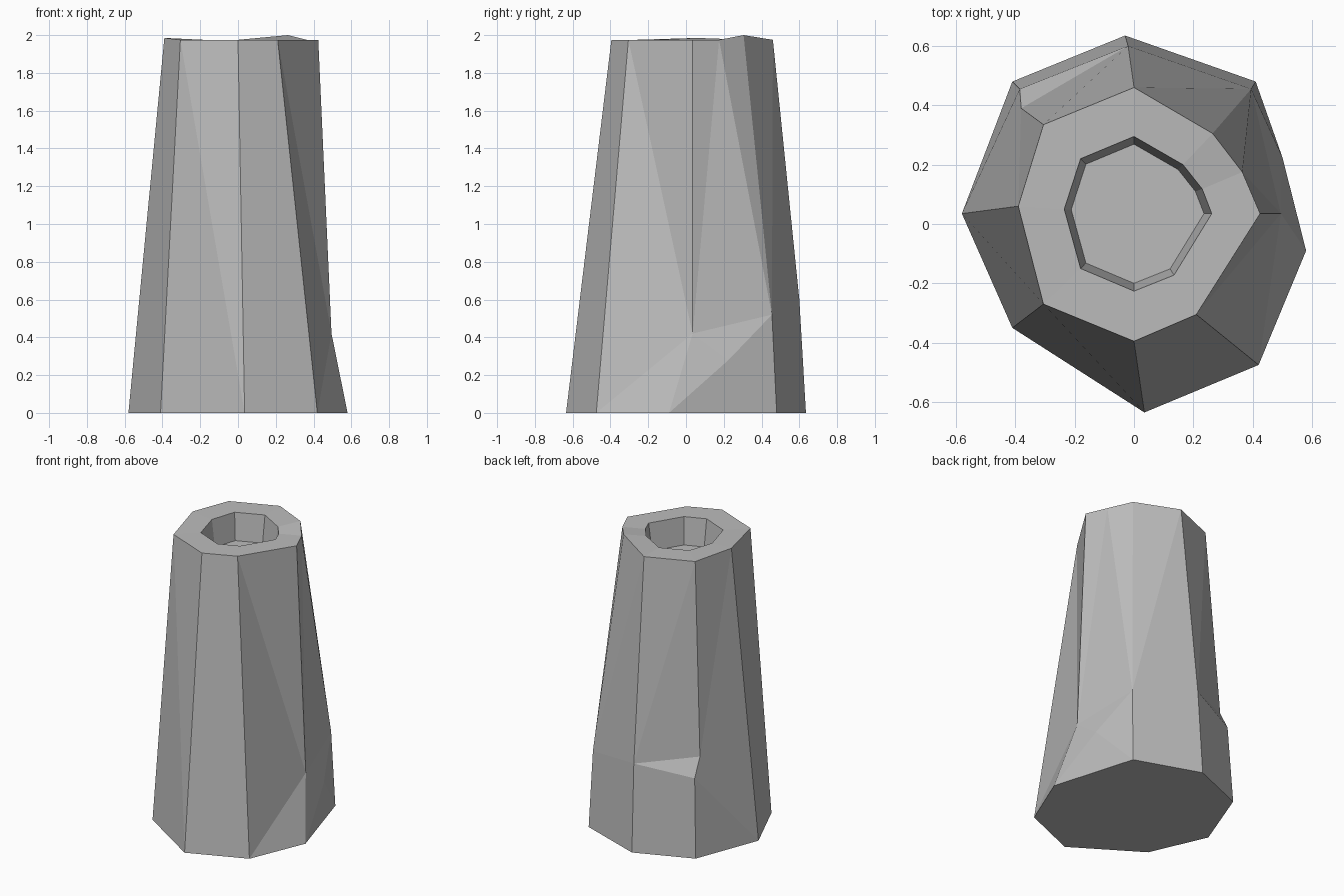
import bpy
import bmesh

default_cube = bpy.data.objects.get("Cube")
if default_cube:
    bpy.data.objects.remove(default_cube, do_unlink=True)

stone = bpy.data.materials.new("grey stone")
stone.use_nodes = True
grey = (0.5, 0.5, 0.5, 1)
stone.diffuse_color = grey
stone.node_tree.nodes["Principled BSDF"].inputs["Base Color"].default_value = grey

TOP = 1.975
PIT_FLOOR = 1.79
bm = bmesh.new()


def ring(names, points, height):
    """Make one vertex per compass name at the given height."""
    return {n: bm.verts.new((x, y, height)) for n, (x, y) in zip(names.split(), points)}


def face(*corners):
    bm.faces.new(corners)


def bridge(lower, upper):
    """Join two rings that have the same names with quads."""
    names = list(lower)
    for a, b in zip(names, names[1:] + names[:1]):
        face(lower[a], lower[b], upper[b], upper[a])


# Irregular octagonal base, nine-sided rim and pit mouth
base = ring("s se e ne n nw w sw",
            [(.035, -.635), (.42, -.475), (.58, -.09), (.41, .48),
             (-.03, .635), (-.41, .48), (-.58, .035), (-.41, -.35)], 0)
compass = "s se e ene ne n nw w sw"
rim = ring(compass,
           [(0, -.395), (.21, -.305), (.425, .035), (.365, .175), (.265, .305),
            (0, .46), (-.305, .335), (-.39, .06), (-.305, -.27)], TOP)
rim["ne"].co.z = 2
rim["w"].co.z = 1.985
mouth = ring(compass,
             [(0, -.226), (.135, -.172), (.262, .035), (.23, .118), (.165, .2),
              (0, .295), (-.18, .22), (-.235, .05), (-.18, -.15)], TOP)
pit = ring(compass,
           [(v.co.x * .9, .035 + (v.co.y - .035) * .9) for v in mouth.values()],
           PIT_FLOOR)

# Chipped corners part way up the sides
chip_e = bm.verts.new((.495, .035, .42))
chip_ene = bm.verts.new((.5, .225, .28))
chip_ne = bm.verts.new((.395, .455, .52))
chip_n = bm.verts.new((-.02, .6, .6))
chip_nw = bm.verts.new((-.385, .455, .54))
ledge_nw = bm.verts.new((-.38, .39, .665))

# Underside, rim and pit
face(*reversed(list(base.values())))
bridge(rim, mouth)
bridge(mouth, pit)
face(*pit.values())

# Plain front sides
face(base["w"], base["sw"], rim["sw"], rim["w"])
face(base["sw"], base["s"], rim["sw"])
face(base["s"], rim["s"], rim["sw"])
face(base["s"], base["se"], rim["se"], rim["s"])

# Chipped left side
face(base["se"], chip_e, rim["se"])
face(base["se"], base["e"], chip_e)
face(chip_e, rim["e"], rim["se"])
face(base["e"], chip_ene, chip_e)
face(chip_ene, chip_ne, chip_e)
face(base["e"], base["ne"], chip_ene)
face(base["ne"], chip_ne, chip_ene)
face(chip_e, chip_ne, rim["ene"])
face(chip_e, rim["ene"], rim["e"])
face(chip_ne, rim["ne"], rim["ene"])

# Back
face(base["ne"], base["n"], chip_n, chip_ne)
face(chip_ne, chip_n, rim["n"])
face(chip_ne, rim["n"], rim["ne"])

# Back right corner with its small ledge
face(base["n"], base["nw"], chip_nw, chip_n)
face(chip_n, chip_nw, ledge_nw)
face(chip_n, ledge_nw, rim["nw"])
face(chip_n, rim["nw"], rim["n"])
face(base["nw"], base["w"], chip_nw)
face(chip_nw, base["w"], ledge_nw)
face(ledge_nw, base["w"], rim["w"])
face(ledge_nw, rim["w"], rim["nw"])

bmesh.ops.recalc_face_normals(bm, faces=bm.faces[:])
mesh = bpy.data.meshes.new("stone_pillar")
bm.to_mesh(mesh)
bm.free()
mesh.materials.append(stone)
pillar = bpy.data.objects.new("stone_pillar", mesh)
bpy.context.collection.objects.link(pillar)
